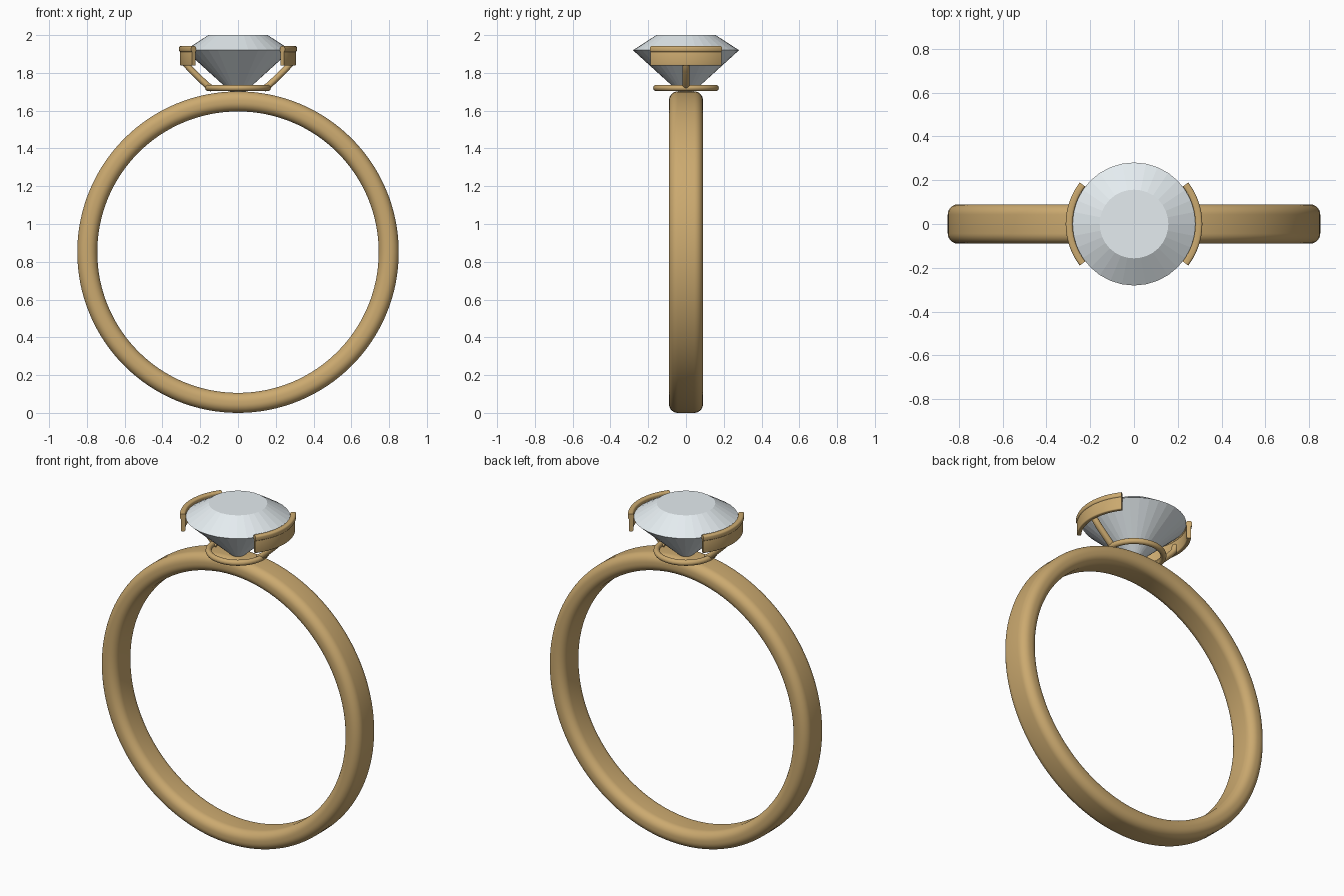
import bpy, bmesh, math
from math import sin, cos, pi, radians

if "Cube" in bpy.data.objects:
    bpy.data.objects.remove(bpy.data.objects["Cube"])


def material(name, col):
    m = bpy.data.materials.new(name)
    m.diffuse_color = (*col, 1)
    m.use_nodes = True
    m.node_tree.nodes["Principled BSDF"].inputs["Base Color"].default_value = m.diffuse_color
    return m


GOLD = material("gold", (0.60, 0.40, 0.16))
STONE = material("clear_stone", (0.78, 0.84, 0.87))


def finish(name, bm, mat, smooth=True):
    bmesh.ops.recalc_face_normals(bm, faces=bm.faces)
    me = bpy.data.meshes.new(name)
    bm.to_mesh(me)
    bm.free()
    ob = bpy.data.objects.new(name, me)
    bpy.context.collection.objects.link(ob)
    me.materials.append(mat)
    if smooth:
        bpy.ops.object.select_all(action='DESELECT')
        ob.select_set(True)
        bpy.context.view_layer.objects.active = ob
        bpy.ops.object.shade_smooth_by_angle(angle=radians(40))
    return ob


def loft(name, rings, closed, mat):
    """Skin a list of closed cross-sections, capping the ends if open."""
    bm = bmesh.new()
    rows = [[bm.verts.new(p) for p in r] for r in rings]
    n, k = len(rows), len(rows[0])
    for i in range(n if closed else n - 1):
        a, b = rows[i], rows[(i + 1) % n]
        for j in range(k):
            bm.faces.new((a[j], a[(j + 1) % k], b[(j + 1) % k], b[j]))
    if not closed:
        bm.faces.new(rows[0])
        bm.faces.new(rows[-1])
    return finish(name, bm, mat)


def rounded(hw, hh, r, seg=6):
    """Rounded rectangle section with half sizes hw, hh and corner radius r."""
    pts = []
    for q, (sx, sy) in enumerate([(1, 1), (-1, 1), (-1, -1), (1, -1)]):
        for i in range(seg + 1):
            a = (q + i / seg) * pi / 2
            pts.append((sx * (hw - r) + r * cos(a), sy * (hh - r) + r * sin(a)))
    return pts


def arc(name, section, rad, z, a0, a1, steps, closed=False):
    """Sweep a section around the vertical axis."""
    rings = []
    for i in range(steps if closed else steps + 1):
        a = a0 + (a1 - a0) * i / steps
        rings.append([((rad + u) * cos(a), (rad + u) * sin(a), z + v)
                      for u, v in section])
    return loft(name, rings, closed, GOLD)


# Finger band: soft rounded section swept about the y axis
sec = rounded(0.053, 0.09, 0.047, 8)
rings = []
for i in range(128):
    a = 2 * pi * i / 128
    rings.append([((0.798 + u) * sin(a), v, 0.851 + (0.798 + u) * cos(a))
                  for u, v in sec])
loft("band", rings, True, GOLD)

# Base ring under the stone
arc("base_ring", rounded(0.016, 0.016, 0.0155, 4), 0.158, 1.720, 0, 2 * pi, 64, True)

# Holder on each side: curved plate, top rail and a slanting strut
for side, mid in (("right", 0), ("left", pi)):
    h = radians(37.5)
    arc(side + "_plate", rounded(0.012, 0.042, 0.006, 3), 0.295, 1.880,
        mid - h, mid + h, 24)
    arc(side + "_rail", rounded(0.016, 0.016, 0.010, 4), 0.296, 1.926,
        mid - h, mid + h, 24)
    # Strut path in the xz plane
    s = cos(mid)
    path = [(0.135, 1.715), (0.165, 1.735), (0.21, 1.778), (0.25, 1.817),
            (0.277, 1.848), (0.288, 1.885)]
    rings = []
    for i, (x, z) in enumerate(path):
        p, q = path[max(i - 1, 0)], path[min(i + 1, len(path) - 1)]
        t = math.atan2(q[1] - p[1], q[0] - p[0])
        rings.append([(s * (x - 0.017 * sin(b) * sin(t)), 0.019 * cos(b),
                       z + 0.017 * sin(b) * cos(t))
                      for b in (2 * pi * j / 16 for j in range(16))])
    loft(side + "_strut", rings, False, GOLD)

# Cut stone: flat table, crown facets, pavilion facets to a point
bm = bmesh.new()
N = 32
table, girdle = [[bm.verts.new((r * cos(2 * pi * i / N), r * sin(2 * pi * i / N), z))
                  for i in range(N)] for r, z in ((0.157, 2.0), (0.281, 1.92))]
tip = bm.verts.new((0, 0, 1.665))
bm.faces.new(table)
for i in range(N):
    j = (i + 1) % N
    bm.faces.new((table[i], girdle[i], girdle[j], table[j]))
    bm.faces.new((girdle[j], girdle[i], tip))
finish("stone", bm, STONE, smooth=False)
